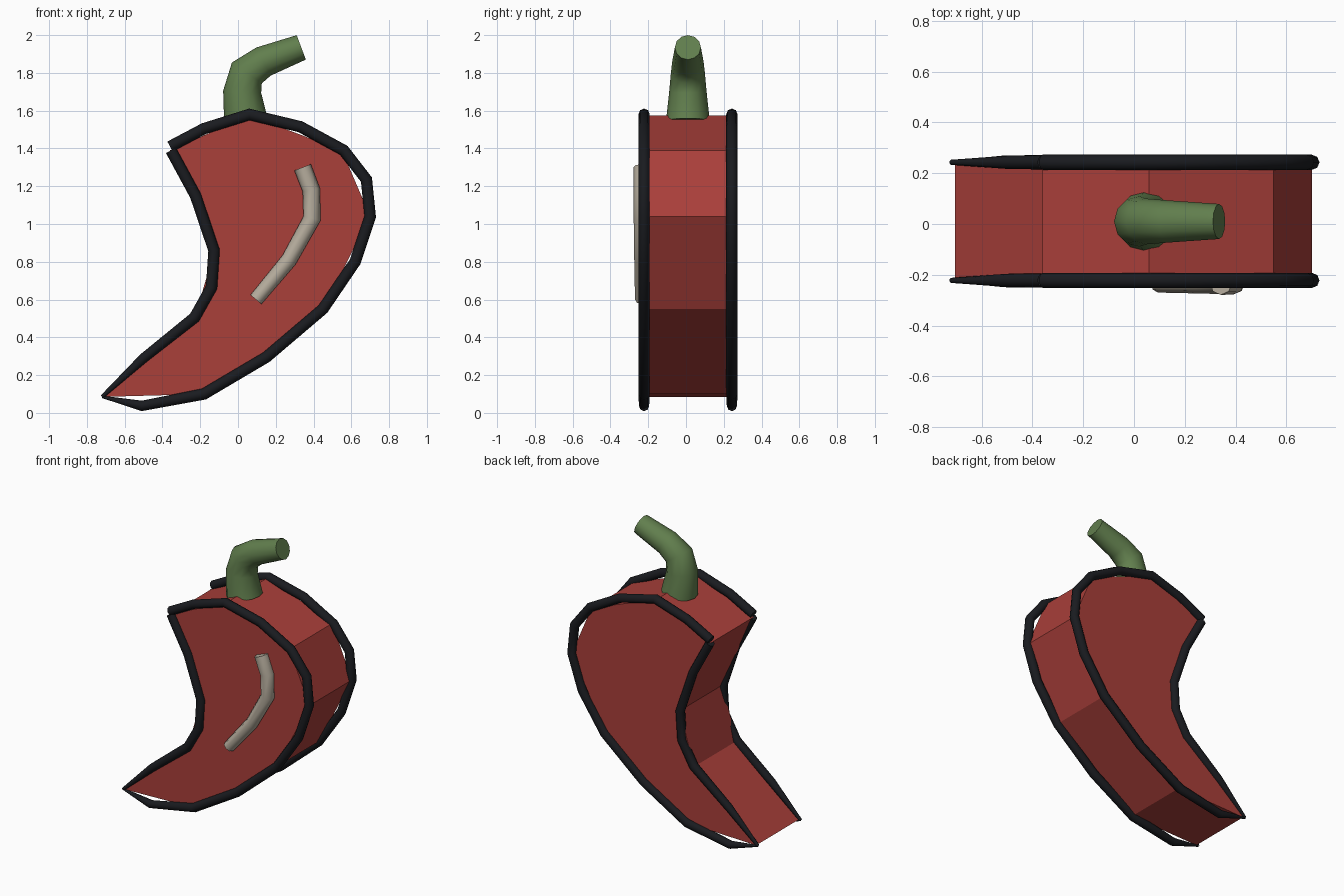
import bpy, bmesh, math
from mathutils import Vector

if "Cube" in bpy.data.objects:
    bpy.data.objects.remove(bpy.data.objects["Cube"])


def material(name, rgb):
    m = bpy.data.materials.new(name)
    m.diffuse_color = (*rgb, 1)
    m.use_nodes = True
    m.node_tree.nodes["Principled BSDF"].inputs["Base Color"].default_value = m.diffuse_color
    return m


RED = material("red_skin", (0.40, 0.05, 0.042))
BLACK = material("black_outline", (0.010, 0.011, 0.014))
GREEN = material("green_stem", (0.12, 0.21, 0.075))
PALE = material("pale_highlight", (0.47, 0.42, 0.34))


def finish(bm, name, mat):
    bmesh.ops.recalc_face_normals(bm, faces=bm.faces)
    me = bpy.data.meshes.new(name)
    bm.to_mesh(me)
    bm.free()
    me.materials.append(mat)
    ob = bpy.data.objects.new(name, me)
    bpy.context.collection.objects.link(ob)
    return ob


def tube(name, path, y, mat, sides=8):
    """Sweep a circle along (x, z, radius) points lying in the plane at y."""
    bm = bmesh.new()
    pts = [Vector((x, y, z)) for x, z, r in path]
    rings = []
    for i, p in enumerate(pts):
        dirs = []
        if i > 0:
            dirs.append((p - pts[i - 1]).normalized())
        if i < len(pts) - 1:
            dirs.append((pts[i + 1] - p).normalized())
        t = sum(dirs, Vector()).normalized()
        n = Vector((t.z, 0, -t.x))
        miter = 1 / max(0.7, t.dot(dirs[0]))
        r = path[i][2]
        rings.append([bm.verts.new(p + n * (r * miter * math.cos(a)) + Vector((0, r * math.sin(a), 0)))
                      for a in (2 * math.pi * k / sides for k in range(sides))])
    for a, b in zip(rings, rings[1:]):
        for k in range(sides):
            j = (k + 1) % sides
            bm.faces.new((a[k], a[j], b[j], b[k])).smooth = True
    bm.faces.new(rings[0])
    bm.faces.new(rings[-1])
    return finish(bm, name, mat)


# Pepper body: flat-sided extruded outline
FRONT, BACK = -0.222, 0.243
outline = [(-0.36, 1.39), (0.06, 1.575), (0.55, 1.39), (0.70, 1.04), (0.45, 0.55),
           (-0.17, 0.10), (-0.705, 0.085), (-0.23, 0.50), (-0.125, 0.86)]
bm = bmesh.new()
face = bm.faces.new([bm.verts.new((x, FRONT, z)) for x, z in outline])
ext = bmesh.ops.extrude_face_region(bm, geom=[face], use_keep_orig=True)
bmesh.ops.translate(bm, vec=(0, BACK - FRONT, 0),
                    verts=[v for v in ext["geom"] if isinstance(v, bmesh.types.BMVert)])
finish(bm, "pepper_body", RED)

# Black outline tubes around both faces
R = 0.03
outer = [(-0.36, 1.41, R), (-0.18, 1.505, R), (0.06, 1.58, R), (0.33, 1.515, R), (0.56, 1.39, R),
         (0.68, 1.235, R), (0.70, 1.04, R), (0.62, 0.80, R), (0.45, 0.55, R), (0.15, 0.295, R),
         (-0.18, 0.10, R), (-0.51, 0.037, 0.027), (-0.72, 0.085, 0.006)]
inner = [(-0.355, 1.39, R), (-0.225, 1.15, R), (-0.127, 0.86, R), (-0.14, 0.665, R),
         (-0.23, 0.505, R), (-0.50, 0.29, 0.026), (-0.72, 0.085, 0.01)]
for side, y in (("front", FRONT), ("back", BACK)):
    tube(side + "_outer_rim", outer, y, BLACK)
    tube(side + "_inner_rim", inner, y, BLACK)

# Bent stem, tapering upwards
tube("stem", [(0.042, 1.545, 0.116), (0.022, 1.70, 0.099), (0.047, 1.80, 0.09),
              (0.135, 1.86, 0.083), (0.335, 1.935, 0.069)], 0.01, GREEN, 12)

# Pale shine strip on the front face
tube("highlight", [(0.342, 1.30, 0.047), (0.388, 1.18, 0.046), (0.392, 1.03, 0.045),
                   (0.27, 0.81, 0.042), (0.095, 0.60, 0.038)], -0.232, PALE)
